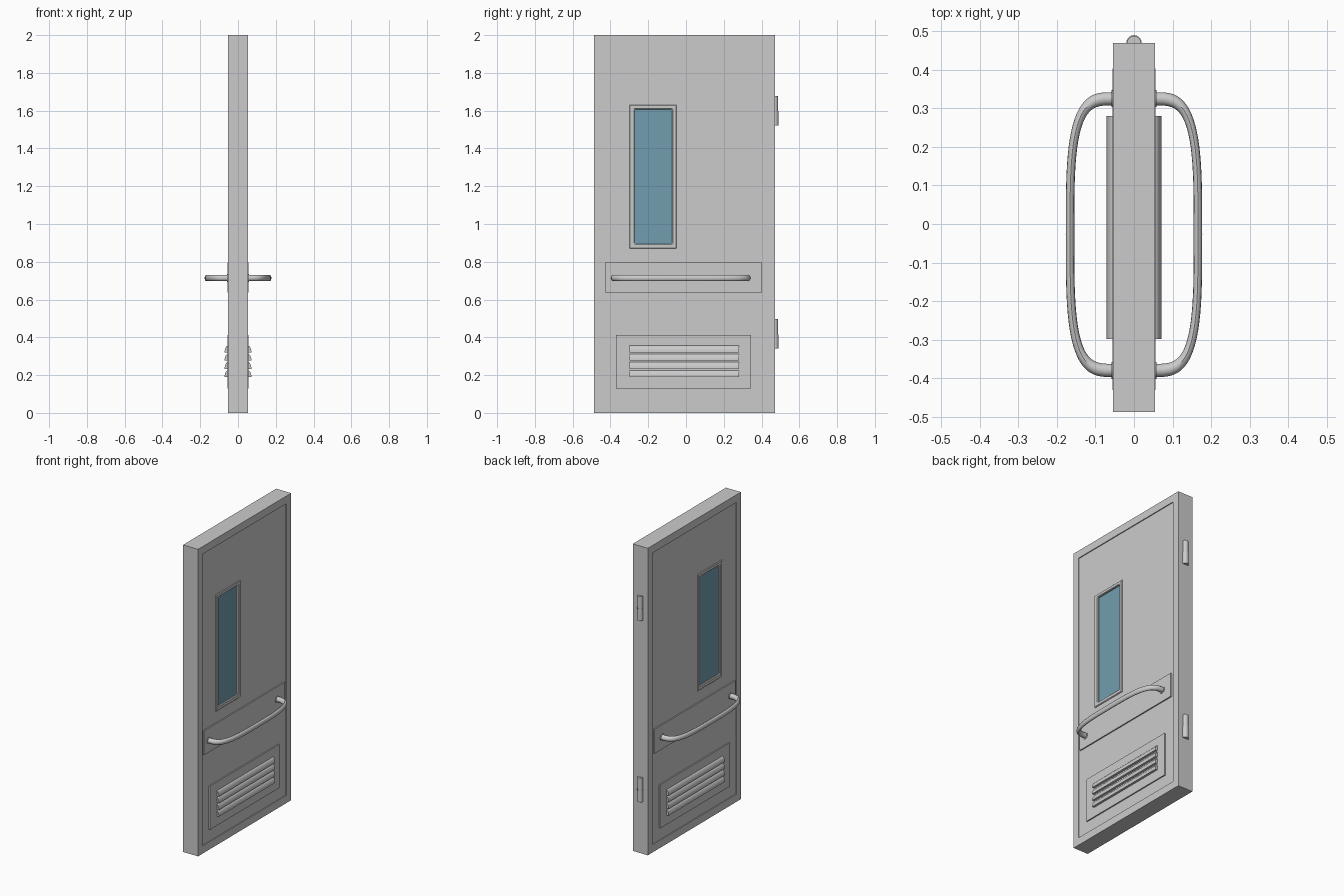
import bpy, math

if "Cube" in bpy.data.objects:
    bpy.data.objects.remove(bpy.data.objects["Cube"])

def make(name, verts, faces, mirror=False, bevel=0, smooth=False):
    me = bpy.data.meshes.new(name)
    me.from_pydata(verts, [], faces)
    me.update()
    ob = bpy.data.objects.new(name, me)
    bpy.context.collection.objects.link(ob)
    finish(ob, mirror, bevel, smooth)
    return ob

def finish(ob, mirror=False, bevel=0, smooth=False):
    bpy.ops.object.select_all(action='DESELECT')
    bpy.context.view_layer.objects.active = ob
    ob.select_set(True)
    bpy.ops.object.mode_set(mode='EDIT')
    bpy.ops.mesh.select_all(action='SELECT')
    bpy.ops.mesh.normals_make_consistent(inside=False)
    bpy.ops.object.mode_set(mode='OBJECT')
    if smooth:
        bpy.ops.object.shade_smooth_by_angle(angle=math.radians(35))
    if bevel:
        m = ob.modifiers.new("bevel", 'BEVEL')
        m.width, m.segments = bevel, 1
    if mirror:
        m = ob.modifiers.new("mirror", 'MIRROR')
        m.use_axis = (True, False, False)
        m.use_mirror_merge = False

def rect(y0, y1, z0, z1):
    return [(y0, z0), (y1, z0), (y1, z1), (y0, z1)]

def ring(name, outer, inner, hx, bevel=0):
    """Rectangular frame, symmetric through the door thickness."""
    v = [(x, y, z) for x in (-hx, hx) for r in (outer, inner) for y, z in rect(*r)]
    f = []
    for i in range(4):
        j = (i + 1) % 4
        f += [(i, j, 4 + j, 4 + i), (8 + i, 8 + j, 12 + j, 12 + i),
              (i, j, 8 + j, 8 + i), (4 + i, 4 + j, 12 + j, 12 + i)]
    return make(name, v, f, bevel=bevel)

def extrude(name, profile, place, a, b, **kw):
    """Closed 2D profile extruded from a to b; place maps (p, t) to xyz."""
    n = len(profile)
    v = [place(p, t) for t in (a, b) for p in profile]
    f = [tuple(range(n)), tuple(range(n, 2 * n))]
    f += [(i, (i + 1) % n, n + (i + 1) % n, n + i) for i in range(n)]
    return make(name, v, f, **kw)

along_x = lambda p, t: (t, p[0], p[1])
along_y = lambda p, t: (p[0], t, p[1])
along_z = lambda p, t: (p[0], p[1], t)

# Door slab: raised border and recessed panel with a window opening
LEAF = (-0.445, 0.42, 0.05, 1.95)
WINDOW = (-0.30, -0.05, 0.87, 1.63)
PANE = (-0.272, -0.073, 0.895, 1.607)
ring("door_border", (-0.488, 0.47, 0, 2), LEAF, 0.054)
ring("door_panel", LEAF, WINDOW, 0.048)

# Window
ring("window_frame", WINDOW, PANE, 0.054, bevel=0.004)
glass = extrude("window_glass", rect(*PANE), along_x, -0.042, 0.042)
mat = bpy.data.materials.new("blue_glass")
mat.diffuse_color = (0.17, 0.34, 0.43, 1)
mat.use_nodes = True
mat.node_tree.nodes["Principled BSDF"].inputs["Base Color"].default_value = mat.diffuse_color
glass.data.materials.append(mat)

# Push plate and vent plate on both faces
extrude("push_plate", rect(-0.43, 0.403, 0.637, 0.795), along_x, 0.046, 0.056, mirror=True)
extrude("vent_plate", rect(-0.37, 0.345, 0.128, 0.412), along_x, 0.046, 0.056, mirror=True)

# Vent louvres: rounded top, flat underside
for k in range(4):
    z = 0.190 + k * 0.0435
    prof = [(0.052, z)] + [(0.052 + 0.019 * math.cos(a), z + 0.036 * math.sin(a))
                           for a in [i * math.pi / 16 for i in range(9)]]
    extrude(f"vent_louvre_{k + 1}", prof, along_y, -0.298, 0.28, mirror=True, smooth=True)

# Bowed pull handle: flattened tube along a superellipse
SQ, YC, ZC = 0.65, -0.0275, 0.714
cu = bpy.data.curves.new("pull_handle", 'CURVE')
cu.dimensions = '3D'
cu.bevel_depth, cu.bevel_resolution, cu.use_fill_caps = 0.017, 4, True
N = 40
sp = cu.splines.new('POLY')
sp.points.add(N)
for i, p in enumerate(sp.points):
    t = math.pi * i / N
    c, s = math.cos(t), max(math.sin(t), 0)
    x = 0.05 + 0.116 * s ** 0.57
    y = YC + 0.3525 * math.copysign(abs(c) ** 0.57, c)
    p.co = (x / SQ, y, ZC, 1)
ob = bpy.data.objects.new("pull_handle", cu)
bpy.context.collection.objects.link(ob)
ob.scale.x = SQ
bpy.ops.object.select_all(action='DESELECT')
bpy.context.view_layer.objects.active = ob
ob.select_set(True)
bpy.ops.object.convert(target='MESH')
ob = bpy.context.object
bpy.ops.object.transform_apply(location=False, rotation=False, scale=True)
finish(ob, mirror=True, smooth=True)

# Handle flanges
circle = lambda cx, cy, r, n: [(cx + r * math.cos(2 * math.pi * i / n),
                                cy + r * math.sin(2 * math.pi * i / n)) for i in range(n)]
for label, y in (("near", YC - 0.3525), ("far", YC + 0.3525)):
    extrude(f"handle_flange_{label}", circle(y, ZC, 0.022, 20), along_x,
            0.05, 0.059, mirror=True, smooth=True)

# Hinge knuckles: two stacked barrels per hinge
for label, z in (("lower", 0.418), ("upper", 1.60)):
    extrude(f"hinge_{label}_bottom", circle(0, 0.47, 0.020, 20), along_z,
            z - 0.078, z - 0.002, smooth=True)
    extrude(f"hinge_{label}_top", circle(0, 0.47, 0.018, 20), along_z,
            z - 0.002, z + 0.078, smooth=True)
